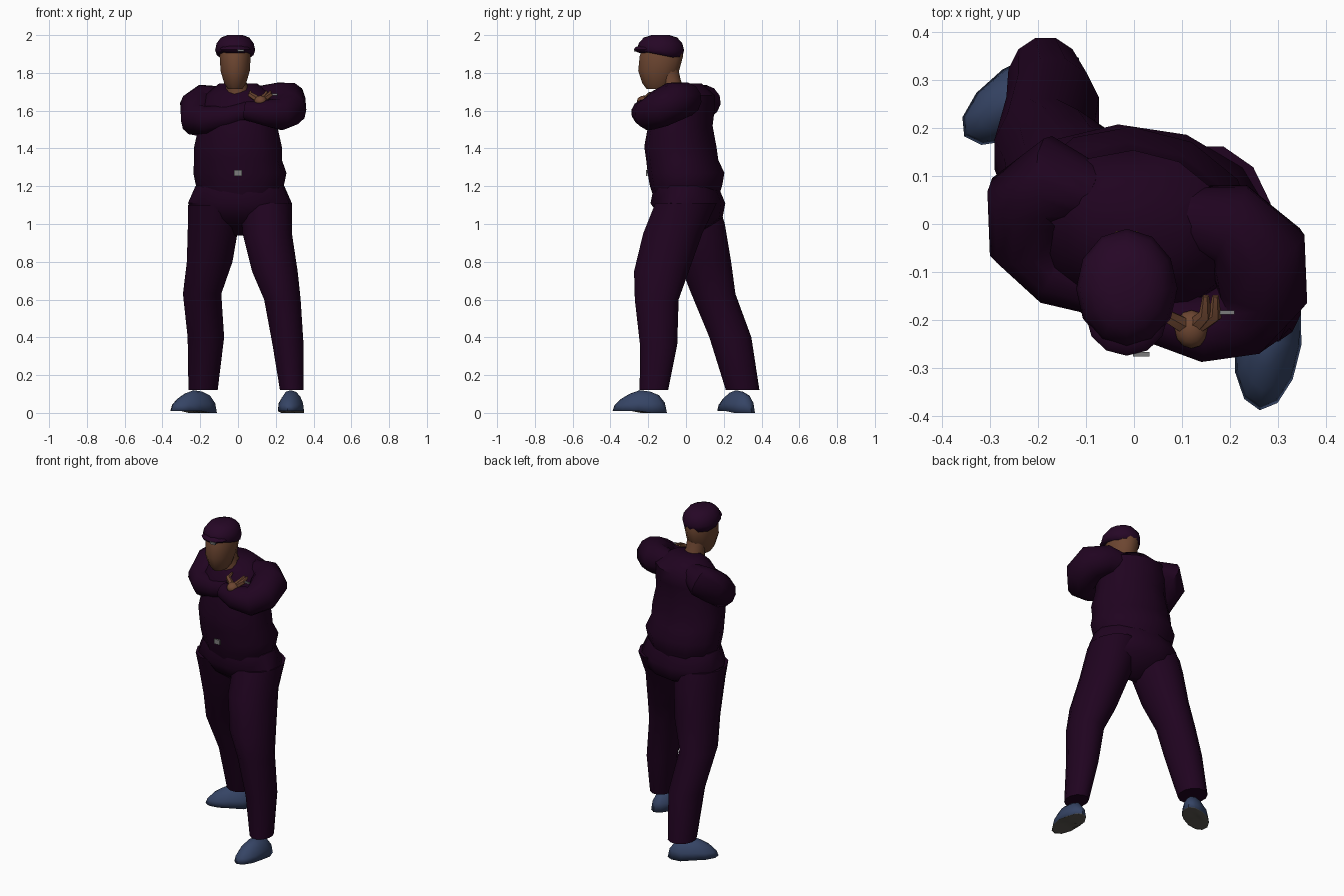
import bpy, bmesh
from math import sin, cos, tau
from mathutils import Matrix, Quaternion, Vector

cube = bpy.data.objects.get("Cube")
if cube:
    bpy.data.objects.remove(cube)


def material(name, red, green, blue):
    colour = (red, green, blue, 1)
    result = bpy.data.materials.new(name)
    result.use_nodes = True
    result.diffuse_color = colour
    shader = result.node_tree.nodes["Principled BSDF"]
    shader.inputs["Base Color"].default_value = colour
    shader.inputs["Roughness"].default_value = 0.9
    return result


cloth = material("dark purple cloth", .014, .001, .014)
cap_cloth = material("plum cap cloth", .019, .002, .019)
skin = material("brown skin", .15, .06, .03)
leather = material("slate blue leather", .036, .058, .13)
rubber = material("grey brown sole", .11, .1, .085)
metal = material("grey metal", .2, .2, .2)


def finish(name, mesh_data, *materials):
    """Turn a bmesh into a smooth shaded object that keeps its sharp edges."""
    bmesh.ops.recalc_face_normals(mesh_data, faces=mesh_data.faces)
    mesh = bpy.data.meshes.new(name)
    mesh_data.to_mesh(mesh)
    mesh_data.free()
    for entry in materials:
        mesh.materials.append(entry)
    result = bpy.data.objects.new(name, mesh)
    bpy.context.collection.objects.link(result)
    bpy.ops.object.select_all(action="DESELECT")
    result.select_set(True)
    bpy.context.view_layer.objects.active = result
    bpy.ops.object.shade_smooth_by_angle(angle=.9)
    return result


def loft(name, colour, stations, depth=1, yaw=0, follow=False, sides=12):
    """Join ellipses given as x, y, z, half width; level, or square to the path."""
    mesh_data = bmesh.new()
    centres = [Vector(station[:3]) for station in stations]
    turn = Quaternion((0, 0, 1), yaw)
    heading = Vector((0, 0, 1))
    loops = []
    for index, centre in enumerate(centres):
        if follow:
            ahead = centres[min(index + 1, len(centres) - 1)]
            behind = centres[max(index - 1, 0)]
            direction = (ahead - behind).normalized()
            turn = heading.rotation_difference(direction) @ turn
            heading = direction
        radius = stations[index][-1]
        angles = [tau * (step + .5) / sides for step in range(sides)]
        loops.append([
            mesh_data.verts.new(centre + turn @ Vector(
                (radius * cos(angle), radius * depth * sin(angle), 0)))
            for angle in angles])
    for lower, upper in zip(loops, loops[1:]):
        for step in range(sides):
            mesh_data.faces.new((lower[step - 1], lower[step], upper[step], upper[step - 1]))
    mesh_data.faces.new(loops[0])
    mesh_data.faces.new(loops[-1])
    return finish(name, mesh_data, colour)


def ball(name, centre, size, *materials):
    """Ellipsoid with the given half sizes."""
    mesh_data = bmesh.new()
    bmesh.ops.create_uvsphere(mesh_data, u_segments=12, v_segments=8, radius=1,
                              matrix=Matrix.Diagonal((*size, 1)))
    result = finish(name, mesh_data, *materials)
    result.location = centre
    return result


def plate(name, centre, width, height):
    """Thin metal plate facing the front."""
    mesh_data = bmesh.new()
    bmesh.ops.create_cube(mesh_data, size=1, matrix=Matrix.Diagonal((width, .009, height, 1)))
    finish(name, mesh_data, metal).location = centre


# Torso with full hips, a belted waist and sloping shoulders
loft("trouser_seat", cloth, [
    (0, .02, .94, .04), (.01, .03, 1.03, .23), (.01, .01, 1.11, .28), (.01, 0, 1.2, .24)],
    depth=.7, yaw=-.15)
loft("jacket", cloth, [
    (.01, 0, 1.12, .2), (.01, 0, 1.2, .235), (.01, 0, 1.27, .25), (0, -.02, 1.34, .235),
    (0, -.03, 1.41, .235), (0, -.03, 1.52, .21), (0, -.02, 1.6, .21),
    (.01, 0, 1.68, .19), (0, 0, 1.745, .1)],
    depth=.8, yaw=-.25)
plate("belt_buckle", (0, -.208, 1.27), .04, .03)

# Legs: one stepping forward, one braced behind
loft("left_leg", cloth, [
    (.285, -.17, .12, .065), (.265, -.145, .36, .085), (.235, -.155, .6, .1),
    (.195, -.13, .75, .125), (.155, -.07, .95, .135), (.15, 0, 1.11, .14)], depth=1.2)
loft("right_leg", cloth, [
    (-.185, .3, .12, .08), (-.17, .235, .4, .1), (-.19, .145, .63, .105),
    (-.15, .1, .8, .125), (-.13, .05, 1, .14), (-.13, .02, 1.1, .14)], depth=1.15)

# Shoes: flat below, low at the toe and high at the heel
for side, x, y, yaw in (("left", .28, -.245, -.12), ("right", -.235, .265, -.97)):
    shoe = ball(side + "_shoe", (x, y, .01), (.07, .145, .11), leather, rubber)
    shoe.rotation_euler.z = yaw
    for vertex in shoe.data.vertices:
        vertex.co.z = max(vertex.co.z, 0) * (1 + 2 * vertex.co.y)
        vertex.co.z = min(vertex.co.z, .13) - .01 * (vertex.co.y > 0)
    for face in shoe.data.polygons:
        face.material_index = int(face.center.z < .01)

# Sleeves folded in front of the chest
loft("left_sleeve", cloth, [
    (.1, .01, 1.66, .07), (.2, 0, 1.66, .09), (.26, -.06, 1.65, .105),
    (.265, -.14, 1.61, .1), (.22, -.2, 1.58, .085), (.14, -.22, 1.59, .07),
    (.04, -.2, 1.6, .05)], follow=True)
loft("right_sleeve", cloth, [
    (-.08, .06, 1.67, .06), (-.17, .09, 1.65, .095), (-.21, .05, 1.62, .1),
    (-.215, -.04, 1.55, .09), (-.16, -.1, 1.55, .075), (-.04, -.14, 1.57, .06),
    (.06, -.17, 1.6, .05)], follow=True)

# Raised hand with spread fingers
palm = Vector((.12, -.22, 1.65))
ball("hand", palm, (.035, .04, .03), skin)
for number, spread in enumerate((-.055, .03, .05)):
    middle = palm + Vector((spread, .03, .035))
    tip = middle + Vector((0, .04, .015))
    loft(f"finger_{number + 1}", skin,
         [(*palm, .02), (*middle, .015), (*tip, .007)], follow=True, sides=6)
plate("wrist_band", (.185, -.185, 1.685), .05, .01)

# Neck and head, with the face coming to a point at nose height
loft("neck", skin, [(0, -.07, 1.68, .07), (-.01, -.08, 1.75, .055), (-.01, -.1, 1.82, .06)],
     follow=True)
loft("head", skin, [
    (-.015, -.155, 1.715, .04), (-.015, -.15, 1.745, .06), (-.015, -.145, 1.81, .08),
    (-.015, -.13, 1.89, .085), (-.015, -.13, 1.95, .07)], depth=1.4)

# Cap: flat crown, lower at the back, with a short peak
cap = ball("cap", (-.015, -.135, 1.92), (.106, .125, .095), cap_cloth)
for vertex in cap.data.vertices:
    vertex.co.z = min(max(vertex.co.z, -.025 - .2 * vertex.co.y), .08)
ball("cap_peak", (-.015, -.195, 1.925), (.085, .08, .025), cap_cloth)
plate("cap_badge", (.015, -.272, 1.918), .035, .012)
